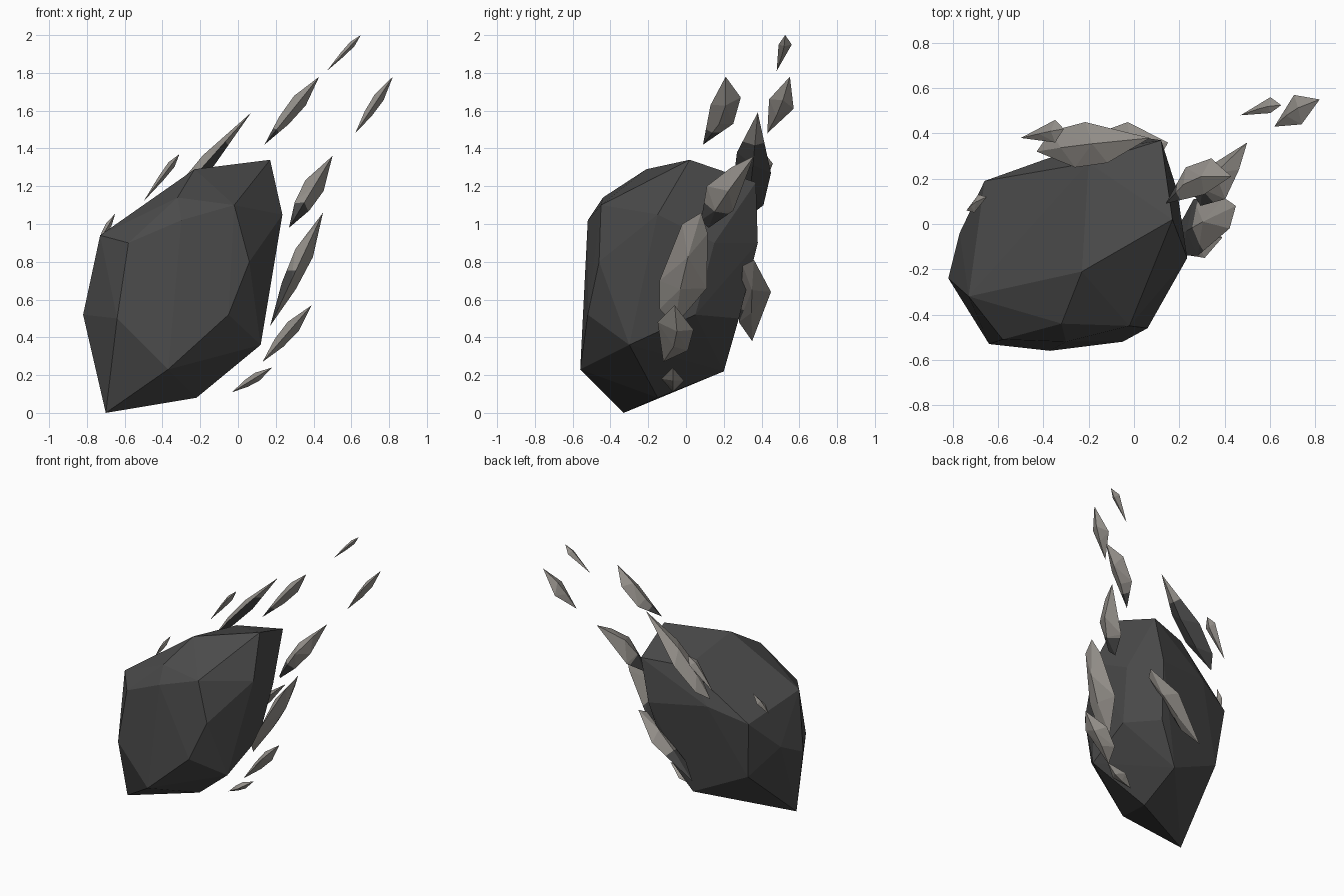
import bpy, bmesh
from mathutils import Vector

if "Cube" in bpy.data.objects:
    bpy.data.objects.remove(bpy.data.objects["Cube"])


def material(name, rgb):
    m = bpy.data.materials.new(name)
    m.diffuse_color = (*rgb, 1)
    m.use_nodes = True
    m.node_tree.nodes["Principled BSDF"].inputs["Base Color"].default_value = m.diffuse_color
    return m


ROCK = material("charcoal rock", (0.068, 0.068, 0.068))
SHARD = material("warm grey stone", (0.32, 0.30, 0.275))


def hull_object(name, points, mats, cut=None, dark=None):
    bm = bmesh.new()
    for p in points:
        bm.verts.new(p)
    res = bmesh.ops.convex_hull(bm, input=bm.verts)
    junk = [g for g in res["geom_interior"] if isinstance(g, bmesh.types.BMVert)]
    bmesh.ops.delete(bm, geom=junk, context='VERTS')
    bmesh.ops.recalc_face_normals(bm, faces=bm.faces)
    if cut:
        bmesh.ops.bisect_plane(bm, geom=bm.verts[:] + bm.edges[:] + bm.faces[:],
                               plane_co=cut[0], plane_no=cut[1])
        for f in bm.faces:
            f.material_index = int(dark(f))
    me = bpy.data.meshes.new(name)
    bm.to_mesh(me)
    bm.free()
    for m in mats:
        me.materials.append(m)
    ob = bpy.data.objects.new(name, me)
    bpy.context.collection.objects.link(ob)
    return ob


# main boulder: a faceted hull
hull_object("boulder", [
    # base and lower ring
    (-.70, -.33, 0), (-.22, -.15, .08), (-.20, .20, .22), (-.37, -.56, .23),
    (.12, -.30, .36), (.14, .05, .52), (-.05, -.52, .52),
    # middle ring
    (-.82, -.24, .52), (-.64, -.53, .50), (-.77, -.04, .62),
    (-.62, .14, .42), (-.02, .28, .50), (.06, -.46, .80), (-.66, .19, .85),
    (-.38, .29, .95), (.05, .38, .90), (.19, .15, .90), (.235, -.15, 1.05),
    # upper front ring
    (-.73, -.32, .94), (-.58, -.51, .90), (-.30, -.52, 1.02), (-.02, -.45, 1.10),
    (-.32, -.44, 1.14),
    # crown
    (-.23, -.21, 1.29), (.17, .02, 1.34), (.12, .37, 1.22), (-.20, .27, 1.20),
], [ROCK])

CENTRE = Vector((-.28, -.08, .68))


def shard(name, x0, x1, *outline, stain=0, inner=True):
    """Sloping blade: x at low and high tip, then its side outline as (y, z)."""
    ys, zs = zip(*outline)
    slope = (x1 - x0) / (max(zs) - min(zs))
    pts = [Vector((x0 + slope * (z - min(zs)), y, z)) for y, z in outline]
    lo, hi = min(pts, key=lambda p: p.z), max(pts, key=lambda p: p.z)
    length, axis = (hi - lo).length, (hi - lo).normalized()
    out = Vector((1, 0, -slope)).normalized() * (max(ys) - min(ys)) * .2
    mid = sum(pts, Vector()) / len(pts)
    # raised ridge on both flat sides
    for s in (1, -1):
        pts += [mid + axis * length * .13 + out * s, mid - axis * length * .16 + out * s * .8]
    at = lo + axis * length * stain

    # dark stone near the root
    def dark(f):
        c = f.calc_center_median()
        return (c - at).dot(axis) < 0 and (not inner or (CENTRE - c).dot(f.normal) > 0)

    hull_object(name, pts, [SHARD, ROCK], (at, axis) if stain else None, dark)


# trailing shards, far to near
shard("far_shard", .47, .65, (.48, 1.81), (.49, 1.95), (.525, 2), (.56, 1.95))
shard("far_side_shard", .62, .82, (.43, 1.48), (.44, 1.66), (.55, 1.78), (.57, 1.61))
shard("upper_shard", .14, .43, (.09, 1.42), (.13, 1.63), (.21, 1.78), (.29, 1.67),
      (.25, 1.53), stain=.22, inner=False)
shard("right_upper_shard", .27, .50, (.08, 1.02), (.11, 1.2), (.24, 1.3), (.36, 1.36),
      (.25, 1.07), (.12, .98), stain=.25, inner=False)
shard("right_shard", .17, .45, (-.06, .46), (-.14, .55), (-.14, .7), (-.02, 1),
      (.08, 1.06), (.115, .95), (.11, .66), stain=.45)
shard("right_lower_shard", .13, .39, (-.12, .27), (-.15, .48), (-.06, .57),
      (.04, .44), (.01, .33))
shard("bottom_shard", -.03, .18, (-.07, .11), (-.13, .18), (-.07, .24), (-.01, .17))
shard("top_shard", -.43, .07, (.32, 1.03), (.25, 1.22), (.27, 1.38), (.38, 1.59),
      (.45, 1.27), (.41, 1.1), stain=.72)
shard("top_left_shard", -.50, -.31, (.38, 1.12), (.46, 1.32), (.42, 1.37), (.36, 1.32))
shard("left_shard", -.74, -.65, (.06, .9), (.05, .96), (.12, 1.055), (.13, .99))
shard("back_shard", -.30, .15, (.35, .38), (.28, .48), (.30, .78), (.36, .81),
      (.45, .64), stain=.4)
